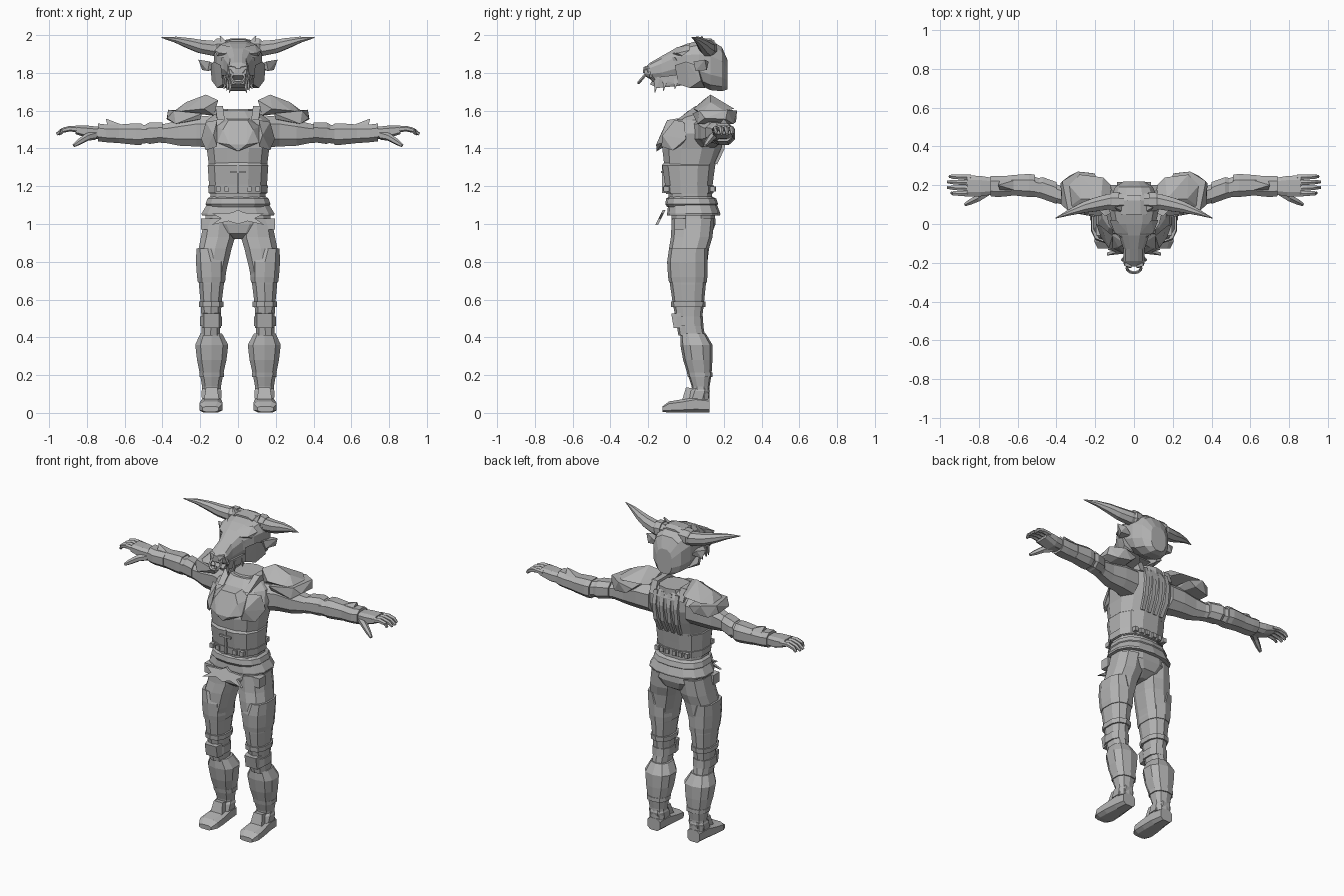
import bpy, bmesh, math
from mathutils import Vector

grey = bpy.data.materials.new("plain grey")
grey.diffuse_color = (0.45, 0.45, 0.45, 1)


def finish(name, bm, mirror=False):
    bmesh.ops.recalc_face_normals(bm, faces=bm.faces)
    me = bpy.data.meshes.new(name)
    bm.to_mesh(me)
    bm.free()
    me.materials.append(grey)
    ob = bpy.data.objects.new(name, me)
    bpy.context.collection.objects.link(ob)
    if mirror:
        ob.modifiers.new("Mirror", 'MIRROR')
    return ob


def skin(name, rings, mirror):
    bm = bmesh.new()
    vs = [[bm.verts.new(p) for p in r] for r in rings]
    n = len(vs[0])
    for a, b in zip(vs, vs[1:]):
        for i in range(n):
            bm.faces.new((a[i], a[(i + 1) % n], b[(i + 1) % n], b[i]))
    bm.faces.new(vs[0])
    bm.faces.new(vs[-1])
    return finish(name, bm, mirror)


def loft(name, axis, rows, n=10, power=0.8, mirror=False):
    """Rows are (position on axis, min a, max a, min b, max b)."""
    rings = []
    for t, a0, a1, b0, b1 in rows:
        ring = []
        for i in range(n):
            ang = 2 * math.pi * (i + 0.5) / n
            c, s = math.cos(ang), math.sin(ang)
            a = (a0 + a1) / 2 + (a1 - a0) / 2 * math.copysign(abs(c) ** power, c)
            b = (b0 + b1) / 2 + (b1 - b0) / 2 * math.copysign(abs(s) ** power, s)
            ring.append({'x': (t, a, b), 'y': (a, t, b), 'z': (a, b, t)}[axis])
        rings.append(ring)
    return skin(name, rings, mirror)


def tube(name, pts, n=6, mirror=True, flat=1.0):
    """Points are (x, y, z, radius)."""
    P = [Vector(p[:3]) for p in pts]
    rings = []
    for i, p in enumerate(P):
        d = (P[min(i + 1, len(P) - 1)] - P[max(i - 1, 0)]).normalized()
        u = d.cross(Vector((0, 0, 1)) if abs(d.z) < 0.8 else Vector((0, 1, 0))).normalized()
        v = d.cross(u)
        rings.append([p + pts[i][3] * (u * math.cos(k * 2 * math.pi / n + math.pi / n)
                      + v * flat * math.sin(k * 2 * math.pi / n + math.pi / n)) for k in range(n)])
    return skin(name, rings, mirror)


def hull(name, pts, mirror=True):
    bm = bmesh.new()
    for p in pts:
        bm.verts.new(p)
    res = bmesh.ops.convex_hull(bm, input=bm.verts)
    bmesh.ops.delete(bm, geom=[g for g in res["geom_interior"] if isinstance(g, bmesh.types.BMVert)],
                     context='VERTS')
    return finish(name, bm, mirror)


def box(name, c, s, mirror=True):
    return hull(name, [(c[0] + i * s[0], c[1] + j * s[1], c[2] + k * s[2])
                       for i in (-1, 1) for j in (-1, 1) for k in (-1, 1)], mirror)


# torso, collar, corset
loft("torso", 'z', [(1.10, -.15, .15, -.09, .14), (1.18, -.15, .15, -.10, .14), (1.32, -.16, .16, -.12, .16),
     (1.40, -.17, .17, -.13, .19), (1.48, -.19, .19, -.10, .21), (1.55, -.17, .17, -.05, .21),
     (1.60, -.10, .10, .01, .19)], 12)
loft("collar", 'z', [(1.54, -.10, .10, .0, .20), (1.61, -.085, .085, .03, .20)], 10)
loft("corset", 'z', [(1.16, -.155, .155, -.11, .145), (1.21, -.158, .158, -.115, .145),
     (1.31, -.165, .165, -.13, .158), (1.325, -.15, .15, -.12, .15)], 12)
loft("corset_belt", 'z', [(1.165, -.16, .16, -.116, .15), (1.205, -.163, .163, -.12, .152)], 12)
box("corset_clasp", (0, -.125, 1.275), (.04, .008, .006), False)
box("corset_seam", (0, -.118, 1.24), (.005, .01, .075), False)
for x in (.06, .105):
    box("front_buckle", (x, -.115 + x * .1, 1.185), (.012, .014, .014))
for x in (.025, .065, .105):
    box("back_buckle", (x, .15 - x * .1, 1.185), (.012, .012, .014))

# chest plate, side plates and straps
hull("chest_plate", [(s * x, y, z) for s in (-1, 1) for x, y, z in
     ((.06, -.04, 1.56), (.115, -.055, 1.515), (.11, -.125, 1.43), (.0, -.155, 1.385),
      (.045, -.158, 1.42), (.05, -.10, 1.55), (.08, -.12, 1.5), (.08, -.05, 1.45))], False)
hull("pectoral_plate", [(.11, -.06, 1.55), (.17, -.01, 1.54), (.195, .0, 1.45), (.17, -.07, 1.39),
     (.11, -.13, 1.41), (.13, -.125, 1.47), (.16, -.02, 1.42)])
hull("shoulder_strap", [(.07, -.05, 1.55), (.11, -.05, 1.55), (.08, .05, 1.625), (.12, .05, 1.625),
     (.08, .17, 1.625), (.12, .17, 1.625), (.08, .2, 1.55), (.12, .2, 1.55)])
for x in (.025, .075):
    tube("back_strap", [(x, .19, 1.58, .018), (x, .208, 1.5, .018), (x, .195, 1.4, .018),
         (x * .9, .158, 1.32, .016)], 4, flat=.7)

# waist skirt, hips, star buckle
loft("waist_roll", 'z', [(1.09, -.16, .16, -.10, .155), (1.105, -.175, .175, -.11, .17),
     (1.135, -.165, .165, -.105, .16), (1.145, -.15, .15, -.09, .14)], 14)
loft("waist_skirt", 'z', [(1.045, -.195, .195, -.10, .18), (1.055, -.197, .197, -.10, .182),
     (1.10, -.17, .17, -.095, .165)], 14)
loft("hips", 'z', [(1.08, -.17, .17, -.08, .155), (1.0, -.183, .183, -.08, .16),
     (.95, -.12, .12, -.07, .14), (.92, -.035, .035, -.03, .09)], 12)
bm = bmesh.new()
star = [(0, 1.075), (.03, 1.06), (.135, 1.055), (.09, 1.03), (.14, .995), (.05, 1.015), (0, 1.0)]
star += [(-x, z) for x, z in star[-2:0:-1]]
face = bm.faces.new([bm.verts.new((x, -.10 - (1.09 - z) * .5, z)) for x, z in star])
ext = bmesh.ops.extrude_face_region(bm, geom=[face])
bmesh.ops.translate(bm, verts=[v for v in ext["geom"] if isinstance(v, bmesh.types.BMVert)], vec=(0, -.015, 0))
finish("star_buckle", bm)
box("hip_pouch", (.17, -.03, 1.0), (.025, .03, .03))

# legs and thigh guards
loft("leg", 'z', [(1.03, .01, .18, -.075, .15), (.93, .012, .20, -.08, .14), (.87, .03, .212, -.09, .122),
     (.77, .055, .215, -.095, .11), (.68, .072, .21, -.085, .105), (.58, .085, .2, -.07, .095),
     (.50, .09, .195, -.055, .085), (.41, .095, .195, -.04, .10)], 10, mirror=True)
loft("thigh_guard", 'z', [(.69, .066, .215, -.09, .11), (.72, .062, .22, -.095, .113),
     (.80, .06, .226, -.10, .115), (.87, .10, .222, -.09, .115)], 10, mirror=True)
loft("thigh_band", 'z', [(.56, .075, .208, -.078, .102), (.59, .073, .21, -.08, .104)], 10, mirror=True)
loft("knee_band", 'z', [(.46, .083, .203, -.065, .092), (.51, .083, .203, -.068, .09)], 10, mirror=True)
hull("knee_pad", [(.09, -.03, .53), (.19, -.03, .53), (.10, -.078, .525), (.18, -.078, .525),
     (.10, -.065, .45), (.18, -.065, .45), (.09, -.02, .45), (.19, -.02, .45)])

# boots and feet
loft("boot", 'z', [(.07, .09, .19, .035, .125), (.14, .088, .192, .03, .125), (.20, .077, .203, .01, .135),
     (.28, .058, .22, -.015, .14), (.36, .048, .23, -.03, .14), (.42, .082, .202, -.03, .105)], 10, mirror=True)
loft("boot_cuff", 'z', [(.19, .072, .207, .01, .14), (.215, .072, .208, .005, .14)], 10, mirror=True)
loft("ankle_guard", 'z', [(.075, .085, .195, -.0, .12), (.115, .083, .197, .015, .13),
     (.13, .09, .19, .03, .125)], 8, mirror=True)
hull("instep_plate", [(.11, .0, .135), (.17, .0, .135), (.1, -.02, .07), (.18, -.02, .07),
     (.1, .05, .07), (.18, .05, .07), (.11, .04, .13), (.17, .04, .13)])
loft("foot", 'y', [(.125, .095, .185, .0, .08), (.05, .085, .195, .0, .09), (-.03, .08, .205, .0, .072),
     (-.09, .08, .208, .0, .062), (-.125, .10, .19, .005, .035)], 8, .6, True)

# arms, bracers, hands
loft("arm", 'x', [(.13, .02, .20, 1.40, 1.58), (.22, .06, .20, 1.405, 1.575), (.31, .075, .195, 1.41, 1.555),
     (.38, .10, .20, 1.425, 1.535), (.45, .12, .225, 1.43, 1.525), (.52, .14, .25, 1.42, 1.53),
     (.61, .15, .25, 1.43, 1.525), (.70, .155, .235, 1.445, 1.515), (.78, .16, .235, 1.45, 1.51)], 8, mirror=True)
loft("elbow_guard", 'x', [(.40, .10, .22, 1.43, 1.54), (.47, .125, .245, 1.42, 1.54),
     (.49, .135, .24, 1.43, 1.53)], 8, mirror=True)
loft("bracer", 'x', [(.51, .135, .257, 1.415, 1.535), (.54, .135, .262, 1.415, 1.537),
     (.63, .145, .255, 1.425, 1.53)], 8, mirror=True)
loft("wrist_cuff", 'x', [(.63, .142, .252, 1.425, 1.53), (.70, .135, .252, 1.43, 1.53),
     (.74, .14, .25, 1.435, 1.535)], 8, mirror=True)
hull("cuff_spike", [(.60, .17, 1.52), (.60, .23, 1.52), (.69, .17, 1.52), (.69, .23, 1.52), (.70, .2, 1.558)])
loft("palm", 'x', [(.73, .15, .24, 1.45, 1.515), (.79, .14, .25, 1.45, 1.522),
     (.86, .14, .253, 1.475, 1.522)], 8, .6, True)
for y, tip in ((.155, .94), (.183, .96), (.212, .96), (.24, .95)):
    tube("finger", [(.84, y, 1.50, .016), (.89, y + .002, 1.505, .015), (.93, y + .004, 1.495, .013),
         (tip, y + .005, 1.475, .008)], 6)
tube("thumb", [(.76, .165, 1.47, .025), (.80, .135, 1.46, .02), (.84, .115, 1.435, .016), (.87, .10, 1.415, .009)], 6)

# layered shoulder armour
hull("shoulder_pad_upper", [(.105, .09, 1.655), (.127, .08, 1.575), (.17, .13, 1.685), (.16, .24, 1.61),
     (.275, .13, 1.645), (.28, .255, 1.61), (.28, .06, 1.60), (.18, .04, 1.61), (.335, .20, 1.60), (.33, .09, 1.59),
     (.12, .20, 1.6)])
hull("shoulder_pad_lower", [(.19, .035, 1.585), (.20, .26, 1.575), (.29, .27, 1.60), (.37, .22, 1.605),
     (.378, .21, 1.555), (.375, .10, 1.56), (.34, .07, 1.60), (.33, .06, 1.53), (.33, .25, 1.53),
     (.20, .05, 1.555), (.24, .265, 1.54)])

# head and muzzle
loft("head", 'y', [(-.22, -.045, .045, 1.785, 1.825), (-.19, -.058, .058, 1.765, 1.855),
     (-.13, -.055, .055, 1.76, 1.89), (-.06, -.08, .08, 1.77, 1.93), (.0, -.115, .115, 1.765, 1.955),
     (.07, -.13, .13, 1.735, 1.975), (.13, -.125, .125, 1.705, 1.975), (.19, -.10, .10, 1.70, 1.94),
     (.22, -.055, .055, 1.71, 1.87)], 12, .75)
hull("lower_jaw", [(s * x, y, z) for s in (-1, 1) for x, y, z in
     ((.03, -.19, 1.74), (.045, -.17, 1.775), (.04, -.15, 1.72), (.07, -.06, 1.745), (.075, -.05, 1.79),
      (.09, .05, 1.74), (.05, .05, 1.75))], False)
hull("cheek", [(.09, -.06, 1.84), (.13, .0, 1.86), (.145, .06, 1.84), (.14, .08, 1.76), (.11, .02, 1.72),
     (.08, -.04, 1.74), (.08, .1, 1.72)])
hull("brow", [(.03, -.09, 1.90), (.10, -.045, 1.905), (.125, .02, 1.92), (.09, .02, 1.95), (.03, -.05, 1.935),
     (.11, -.02, 1.89)])
hull("eye", [(.058, -.085, 1.88), (.085, -.06, 1.885), (.09, -.05, 1.865), (.06, -.085, 1.862), (.06, -.04, 1.87)])
hull("nostril", [(.012, -.225, 1.83), (.05, -.215, 1.835), (.055, -.20, 1.80), (.02, -.228, 1.80), (.03, -.17, 1.84)])
for x, y, z in ((.045, -.165, 1.695), (.06, -.12, 1.705), (.075, -.06, 1.715)):
    tube("chin_tuft", [(x * .8, y + .01, 1.765, .02), (x, y, z, .002)], 4)
tube("tusk", [(.04, -.17, 1.76, .011), (.06, -.185, 1.78, .009), (.055, -.19, 1.81, .002)], 5)

# nose ring
bpy.ops.mesh.primitive_torus_add(location=(0, -.228, 1.775), rotation=(math.radians(50), 0, 0), major_segments=14,
                                 minor_segments=5, major_radius=.036, minor_radius=.008)
ring = bpy.context.object
ring.name = "nose_ring"
ring.data.materials.append(grey)

# horns, ears, crown
tube("horn", [(.05, .115, 1.935, .045), (.13, .115, 1.93, .043), (.20, .10, 1.94, .038), (.26, .085, 1.957, .03),
     (.33, .06, 1.976, .017), (.405, .03, 1.987, .002)], 8)
tube("horn_collar", [(.075, .115, 1.935, .05), (.11, .115, 1.933, .052), (.12, .115, 1.932, .045)], 8)
hull("ear", [(.11, .06, 1.84), (.11, .11, 1.82), (.15, .04, 1.86), (.16, .05, 1.81), (.21, .10, 1.87),
     (.19, .11, 1.815), (.16, .12, 1.86)])
tube("crown_spike", [(.07, .08, 1.95, .025), (.095, .085, 1.995, .003)], 4)
loft("crown_band", 'y', [(.05, -.07, .07, 1.93, 1.978), (.12, -.075, .075, 1.93, 1.985),
     (.15, -.06, .06, 1.93, 1.972)], 8)
